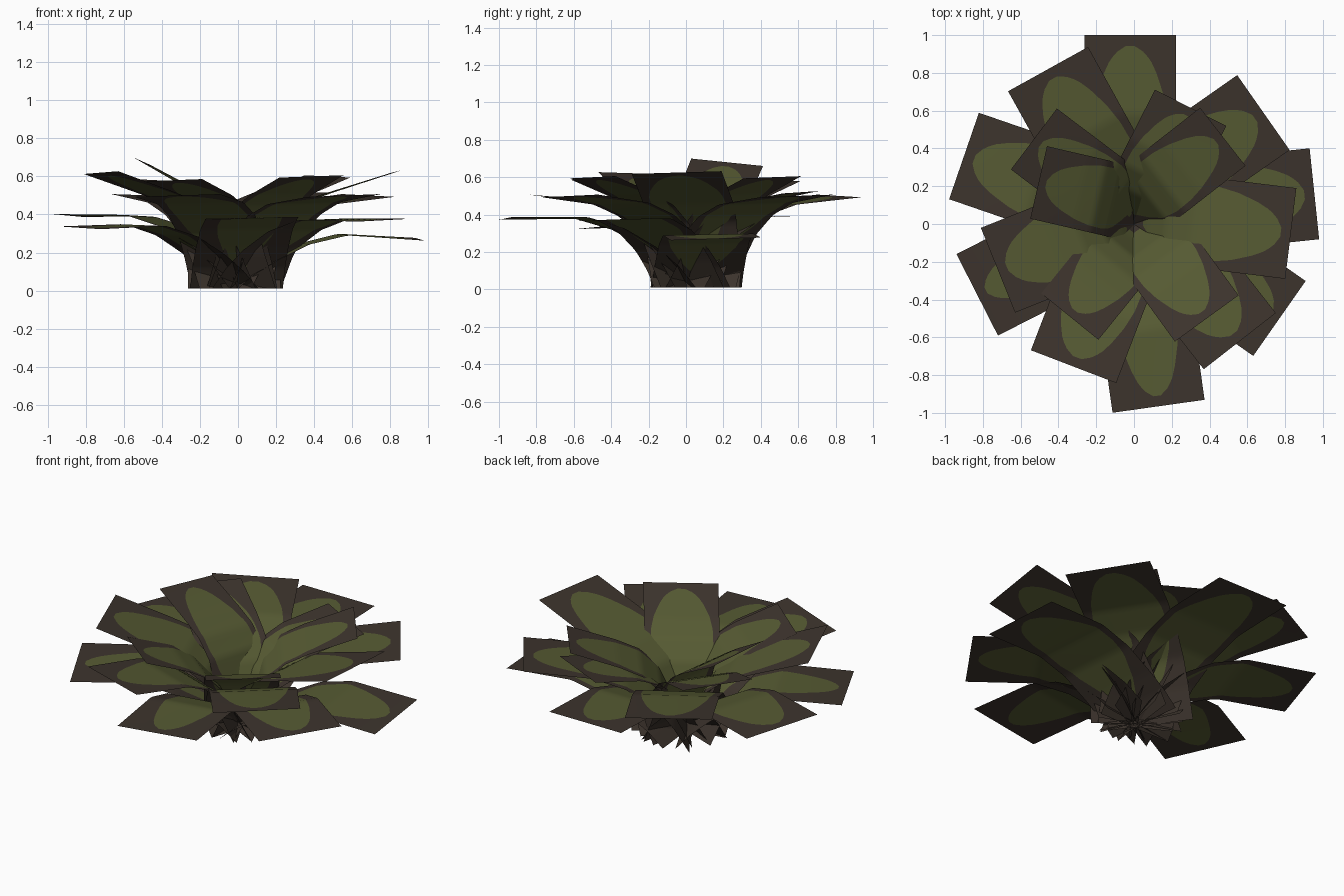
import bpy, math
from mathutils import Vector

if "Cube" in bpy.data.objects:
    bpy.data.objects.remove(bpy.data.objects["Cube"])


def material(name, rgb):
    m = bpy.data.materials.new(name)
    m.diffuse_color = (*rgb, 1)
    m.use_nodes = True
    m.node_tree.nodes["Principled BSDF"].inputs["Base Color"].default_value = m.diffuse_color
    return m


brown = material("dark brown", (0.046, 0.034, 0.026))
green = material("olive green", (0.094, 0.104, 0.033))

ROWS = 40         # steps along a leaf
BLADE_START, BLADE_END = 0.14, 0.95


def interp(points, t):
    """Piecewise linear lookup in a list of (t, value)."""
    for (a, va), (b, vb) in zip(points, points[1:]):
        if t <= b:
            return va + (vb - va) * (t - a) / (b - a)
    return points[-1][1]


# Half width of the green blade along the leaf, as a share of the card's half width
BLADE = [(0, 0.1), (0.14, 0.22), (0.25, 0.5), (0.38, 0.73), (0.5, 0.83), (0.62, 0.82),
         (0.72, 0.74), (0.82, 0.59), (0.88, 0.46), (0.92, 0.32), (0.95, 0.1), (1, 0.1)]


def leaf(name, x, y, z, angle, half=0.242, tilt=0.03, blade=1.0):
    """Bent card whose tip edge is centred on (x, y, z) and points along angle."""
    a = math.radians(angle)
    out = Vector((math.cos(a), math.sin(a), 0))
    side = Vector((-math.sin(a), math.cos(a), 0))
    tip = Vector((x, y, 0))
    reach = tip.dot(out)
    axis = tip - out * reach                        # sideways offset of the leaf line
    droop = max(1.09 - 0.75 * (z - 0.27), 0.82)     # low leaves droop, high ones rise
    path = [(-0.02, 0.01), (0.07, 0.32 * z), (0.06 + 0.13 * reach, 0.58 * z),
            (0.34 * reach + 0.03, (0.58 + droop) / 2 * z + 0.02),
            (0.58 * reach, droop * z), (reach, z)]
    pts = [Vector(p) for p in path]
    dist = [0]
    for p, q in zip(pts, pts[1:]):
        dist.append(dist[-1] + (q - p).length)
    total = dist[-1]
    rs = [(d / total, p.x) for d, p in zip(dist, pts)]
    zs = [(d / total, p.y) for d, p in zip(dist, pts)]
    steps = sorted({i / ROWS for i in range(ROWS + 1)} | {BLADE_START})
    verts, faces, mats = [], [], []
    for i, t in enumerate(steps):
        w = interp(BLADE, t) * half * blade
        for s in (-half, -w, w, half):
            verts.append(axis + out * interp(rs, t) + side * s
                         + Vector((0, 0, interp(zs, t) + tilt * s * t)))
        if i:
            mid = (t + steps[i - 1]) / 2
            for k in range(3):
                b = 4 * (i - 1) + k
                faces.append((b, b + 4, b + 5, b + 1))      # faces look up
                mats.append(int(k == 1 and BLADE_START < mid < BLADE_END))
    me = bpy.data.meshes.new(name)
    me.from_pydata(verts, [], faces)
    me.materials.append(brown)
    me.materials.append(green)
    me.polygons.foreach_set("material_index", mats)
    me.update()
    if me.polygons[-1].normal.z < 0:
        me.flip_normals()
    me.polygons.foreach_set("use_smooth", [True] * len(faces))
    me.update()
    bpy.context.collection.objects.link(bpy.data.objects.new(name, me))


# Tip x, y, z, heading in degrees, half width, sideways tilt, blade scale
INNER = [(-0.505, 0.22, 0.68, 167, 0.197, 0.1), (0.47, 0.462, 0.60, 38, 0.195),
         (0.385, -0.50, 0.60, -54, 0.208), (0.83, -0.05, 0.625, -7),
         (-0.34, -0.49, 0.58, 231, 0.195), (-0.53, 0.45, 0.585, 143, 0.202),
         (-0.72, -0.245, 0.62, 202)]
MIDDLE = [(-0.455, 0.82, 0.50, 119), (-0.32, -0.755, 0.50, 249), (0.56, -0.62, 0.50, -52),
          (0.685, 0.59, 0.50, 35), (0.30, 0.615, 0.52, 63, 0.212)]
OUTER = [(-0.02, 1.0, 0.43, 90, 0.242, 0.0), (0.13, -0.965, 0.38, -82, 0.246, 0.03, 0.8),
         (-0.90, 0.36, 0.395, 161), (-0.83, -0.375, 0.33, 207, 0.242, -0.03, 0.75),
         (0.77, -0.50, 0.37, -35, 0.242, 0.03, 0.9), (0.955, 0.16, 0.27, 6)]

for ring, leaves in (("inner", INNER), ("middle", MIDDLE), ("outer", OUTER)):
    for n, spec in enumerate(leaves, 1):
        leaf(f"{ring}_leaf_{n}", *spec)
